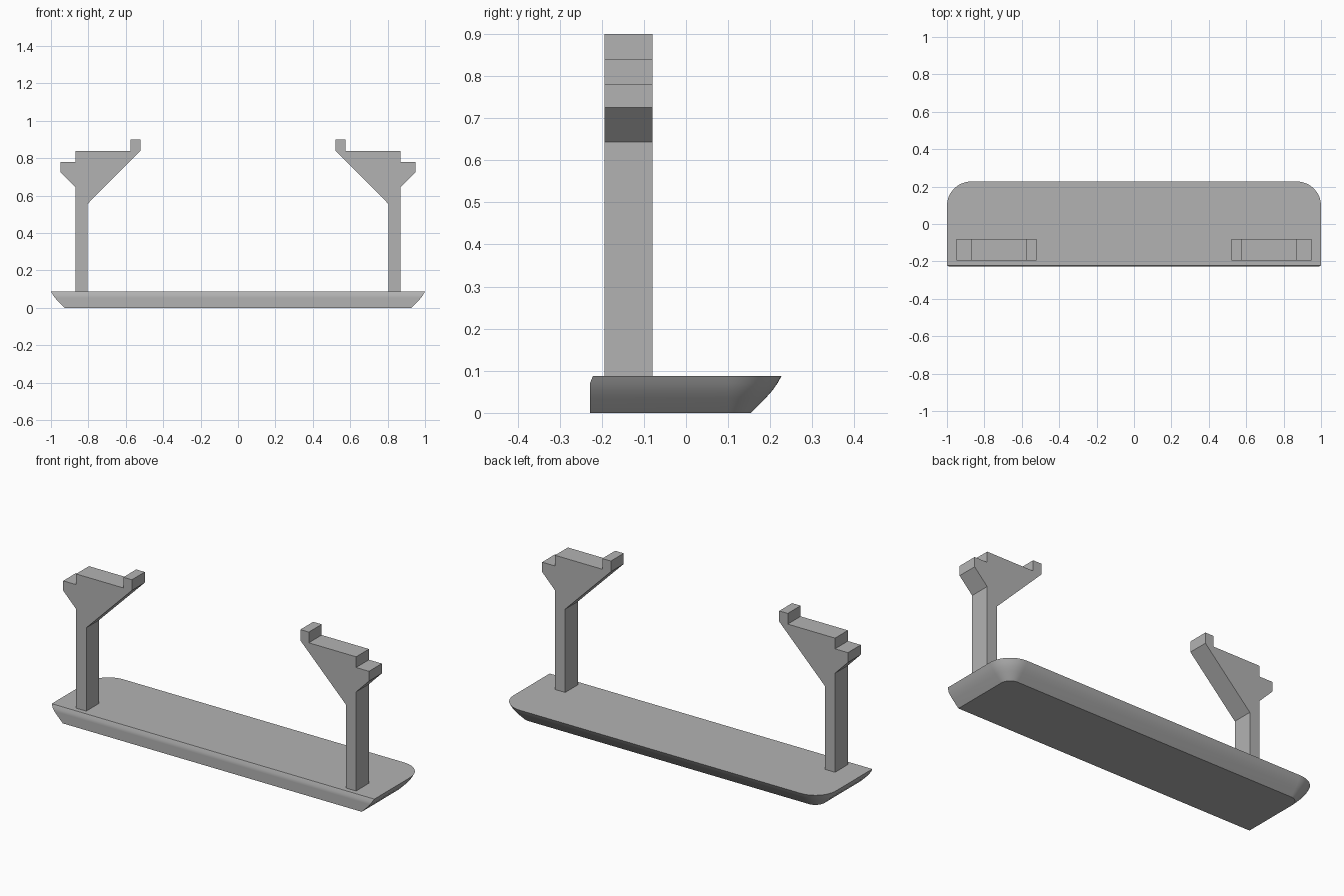
import bpy
import bmesh
from math import cos, sin, pi, radians

cube = bpy.data.objects.get("Cube")
if cube:
    bpy.data.objects.remove(cube, do_unlink=True)

# Single grey material
grey = bpy.data.materials.new("plain_grey")
grey.use_nodes = True
colour = (0.45, 0.45, 0.45, 1)
grey.diffuse_color = colour
grey.node_tree.nodes["Principled BSDF"].inputs["Base Color"].default_value = colour


def loft(name, rings):
    """Join matching closed rings with quads and cap both ends."""
    bm = bmesh.new()
    loops = [[bm.verts.new(p) for p in ring] for ring in rings]
    n = len(loops[0])
    for a, b in zip(loops, loops[1:]):
        for i in range(n):
            j = (i + 1) % n
            bm.faces.new((a[i], a[j], b[j], b[i]))
    bm.faces.new(loops[0])
    bm.faces.new(loops[-1])
    bmesh.ops.recalc_face_normals(bm, faces=bm.faces)
    mesh = bpy.data.meshes.new(name)
    bm.to_mesh(mesh)
    bm.free()
    mesh.materials.append(grey)
    obj = bpy.data.objects.new(name, mesh)
    bpy.context.collection.objects.link(obj)
    return obj


# Base plate: curved underside, rounded back corners, straight front
TOP, RADIUS, STEPS = 0.088, 0.13, 12


def base_ring(z, inset, front):
    ring = [(-1 + inset, front, z), (1 - inset, front, z)]
    r = RADIUS - inset
    for side, start in ((1, 0), (-1, pi / 2)):
        for i in range(STEPS + 1):
            a = start + i * pi / 2 / STEPS
            ring.append((side * (1 - RADIUS) + r * cos(a),
                         0.227 - RADIUS + r * sin(a), z))
    return ring


sections = [(0, 0.073, -0.228), (0.035, 0.038, -0.228), (0.053, 0.022, -0.228),
            (0.07, 0.01, -0.228), (TOP, 0, -0.221)]
base = loft("base_plate", [base_ring(*s) for s in sections])
bpy.ops.object.select_all(action="DESELECT")
base.select_set(True)
bpy.context.view_layer.objects.active = base
bpy.ops.object.shade_smooth_by_angle(angle=radians(32))

# Stepped support brackets, one on each side
profile = [(0.805, TOP), (0.868, TOP), (0.868, 0.643), (0.948, 0.725),
           (0.948, 0.78), (0.868, 0.78), (0.868, 0.84), (0.575, 0.84),
           (0.575, 0.9), (0.522, 0.9), (0.522, 0.84), (0.805, 0.555)]
for name, side in (("left_bracket", 1), ("right_bracket", -1)):
    loft(name, [[(side * x, y, z) for x, z in profile] for y in (-0.194, -0.08)])
